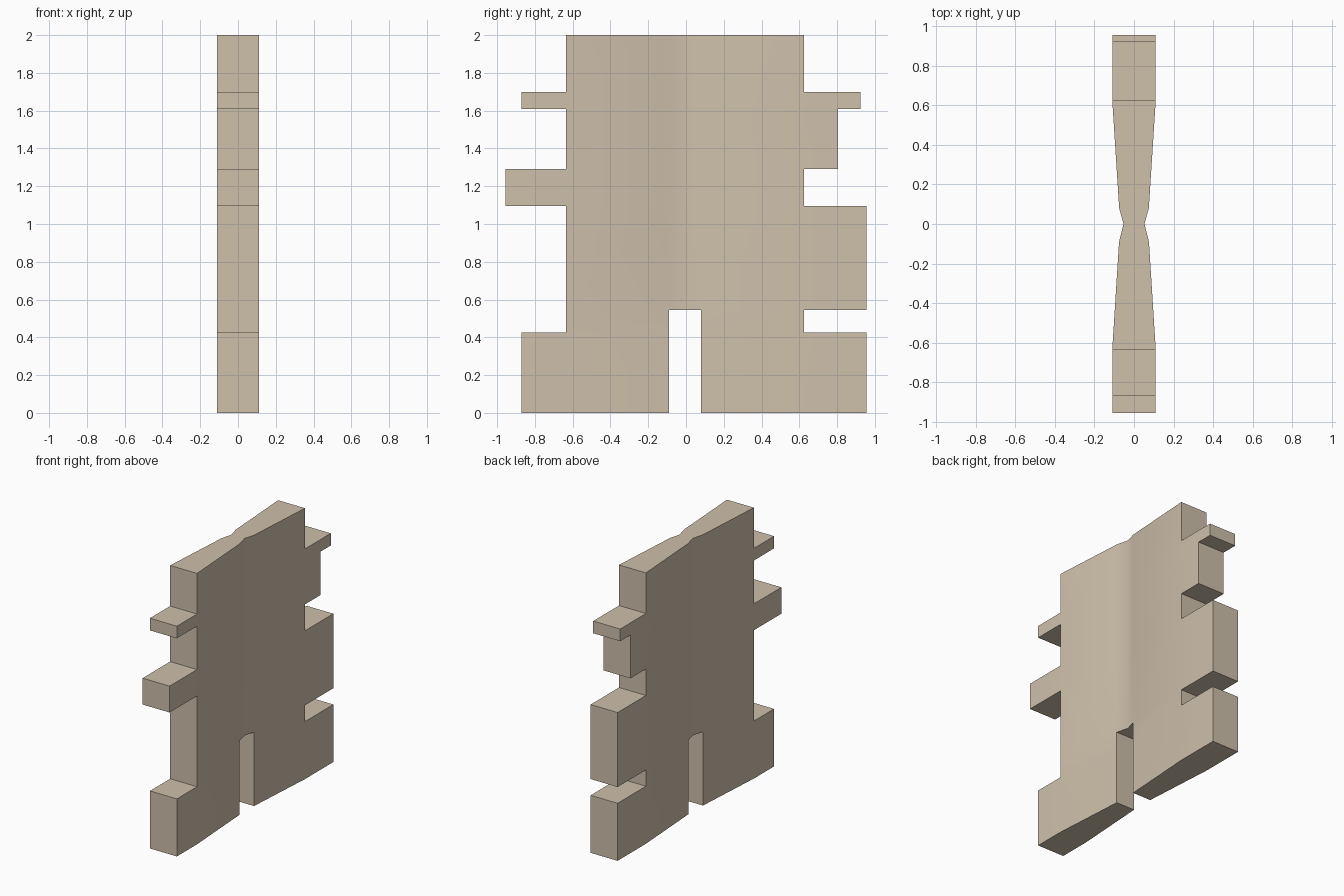
import bpy
import bmesh

cube = bpy.data.objects.get("Cube")
if cube:
    bpy.data.objects.remove(cube, do_unlink=True)

# Side silhouette as rectangles: y min, y max, z min, z max
FRONT, BACK = -0.635, 0.625
SLOT = (-0.09, 0.08, 0, 0.545)
SOLIDS = [
    (FRONT, BACK, 0, 2),             # main panel
    (-0.87, FRONT, 0, 0.425),        # front foot
    (-0.955, FRONT, 1.095, 1.29),    # front middle tab
    (-0.87, FRONT, 1.61, 1.7),       # front upper tab
    (BACK, 0.955, 0, 0.425),         # back foot
    (BACK, 0.955, 0.545, 1.095),     # back middle tab
    (BACK, 0.805, 1.29, 1.61),       # back upper block
    (BACK, 0.925, 1.61, 1.7),        # back upper tab
]


def inside(rect, y, z):
    return rect[0] < y < rect[1] and rect[2] < z < rect[3]


def half_thickness(y):
    """Thin waist at the middle, widening to the full thickness at the ends."""
    y = abs(y)
    if y < 0.08:
        return 0.053 + 0.022 * y / 0.08
    return min(0.11, 0.075 + 0.035 * (y - 0.08) / 0.545)


# Cells of the silhouette, joined into one flat sheet
rects = SOLIDS + [SLOT]
ys = sorted({v for r in rects for v in r[:2]} | {0})
zs = sorted({v for r in rects for v in r[2:]})
bm = bmesh.new()
for y0, y1 in zip(ys, ys[1:]):
    for z0, z1 in zip(zs, zs[1:]):
        y, z = (y0 + y1) / 2, (z0 + z1) / 2
        if any(inside(r, y, z) for r in SOLIDS) and not inside(SLOT, y, z):
            corners = [(y0, z0), (y1, z0), (y1, z1), (y0, z1)]
            bm.faces.new([bm.verts.new((-1, cy, cz)) for cy, cz in corners])
bmesh.ops.remove_doubles(bm, verts=bm.verts, dist=0.001)

# Thicken the sheet and shape both broad sides to the waisted profile
sheet = bm.faces[:]
result = bmesh.ops.extrude_face_region(bm, geom=sheet, use_keep_orig=True)
for v in result["geom"]:
    if isinstance(v, bmesh.types.BMVert):
        v.co.x = 1
for v in bm.verts:
    v.co.x *= half_thickness(v.co.y)
bmesh.ops.recalc_face_normals(bm, faces=bm.faces)

mesh = bpy.data.meshes.new("notched_panel")
bm.to_mesh(mesh)
bm.free()
panel = bpy.data.objects.new("notched_panel", mesh)
bpy.context.collection.objects.link(panel)

# Single pale beige material
beige = bpy.data.materials.new("pale_beige")
beige.use_nodes = True
color = (0.62, 0.53, 0.41, 1)
beige.diffuse_color = color
beige.node_tree.nodes["Principled BSDF"].inputs["Base Color"].default_value = color
mesh.materials.append(beige)

# Soft shading across the broad sides, crisp corners elsewhere
bpy.ops.object.select_all(action="DESELECT")
panel.select_set(True)
bpy.context.view_layer.objects.active = panel
bpy.ops.object.shade_smooth_by_angle()
